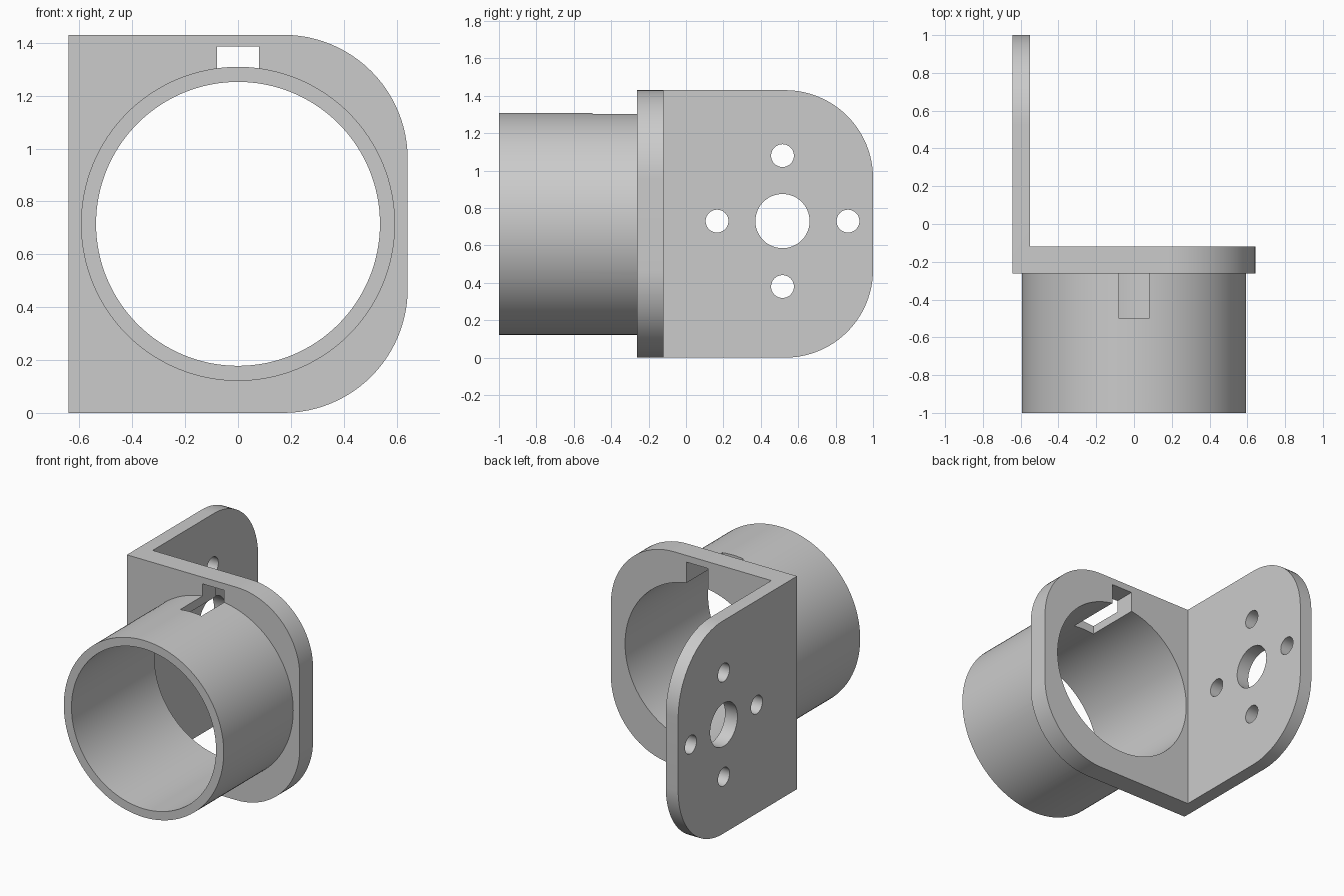
import bpy, bmesh, math
from mathutils import Matrix, Vector

if "Cube" in bpy.data.objects:
    bpy.data.objects.remove(bpy.data.objects["Cube"], do_unlink=True)

HALF, HEIGHT, MID = 0.642, 1.43, 0.715
FLANGE_FRONT, FLANGE_BACK, ARM_INNER = -0.262, -0.12, -0.55
CORNER = 0.47

grey = bpy.data.materials.new("plain grey")
grey.use_nodes = True
grey.diffuse_color = (0.6, 0.6, 0.6, 1)
grey.node_tree.nodes["Principled BSDF"].inputs["Base Color"].default_value = (0.6, 0.6, 0.6, 1)


def add_object(name, bm):
    bmesh.ops.recalc_face_normals(bm, faces=bm.faces)
    mesh = bpy.data.meshes.new(name)
    bm.to_mesh(mesh)
    bm.free()
    mesh.materials.append(grey)
    obj = bpy.data.objects.new(name, mesh)
    bpy.context.collection.objects.link(obj)
    return obj


def cylinder(name, radius, start, end, segments):
    """Solid cylinder between two points."""
    start, end = Vector(start), Vector(end)
    axis = end - start
    turn = Vector((0, 0, 1)).rotation_difference(axis).to_matrix().to_4x4()
    bm = bmesh.new()
    bmesh.ops.create_cone(bm, cap_ends=True, segments=segments, radius1=radius,
                          radius2=radius, depth=axis.length,
                          matrix=Matrix.Translation((start + end) / 2) @ turn)
    return add_object(name, bm)


def box(name, low, high):
    low, high = Vector(low), Vector(high)
    bm = bmesh.new()
    bmesh.ops.create_cube(bm, size=1, matrix=Matrix.Translation((low + high) / 2)
                          @ Matrix.Diagonal((*(high - low), 1)))
    return add_object(name, bm)


def combine(target, tool, operation):
    """Apply a boolean and discard the tool."""
    mod = target.modifiers.new(operation, 'BOOLEAN')
    mod.operation, mod.solver, mod.object = operation, 'EXACT', tool
    bpy.context.view_layer.objects.active = target
    bpy.ops.object.modifier_apply(modifier=mod.name)
    bpy.data.objects.remove(tool, do_unlink=True)


# L-shaped bracket: plan outline extruded upwards
outline = [(-HALF, FLANGE_FRONT), (HALF, FLANGE_FRONT), (HALF, FLANGE_BACK),
           (ARM_INNER, FLANGE_BACK), (ARM_INNER, 1), (-HALF, 1)]
bm = bmesh.new()
base = bm.faces.new([bm.verts.new((x, y, 0)) for x, y in outline])
top = bmesh.ops.extrude_face_region(bm, geom=[base])["geom"]
bmesh.ops.translate(bm, vec=(0, 0, HEIGHT),
                    verts=[v for v in top if isinstance(v, bmesh.types.BMVert)])
bmesh.ops.recalc_face_normals(bm, faces=bm.faces)

# Round the free corners of the flange and the side arm
ends = [e for e in bm.edges
        if abs(e.verts[0].co.z - e.verts[1].co.z) < 0.01
        and (all(v.co.x > HALF - 0.01 for v in e.verts)
             or all(v.co.y > 0.99 for v in e.verts))]
bmesh.ops.bevel(bm, geom=ends, offset=CORNER, offset_type='OFFSET', segments=24,
                profile=0.5, affect='EDGES')
bracket = add_object("tube_bracket", bm)

# Tube, bore and key slot
combine(bracket, cylinder("tube", 0.594, (0, -1, MID), (0, -0.19, MID), 128), 'UNION')
combine(bracket, cylinder("bore", 0.537, (0, -1.2, MID), (0, 0.05, MID), 128), 'DIFFERENCE')
combine(bracket, box("slot", (-0.08, -0.5, 1.0), (0.08, 0.05, 1.385)), 'DIFFERENCE')

# Shaft hole and four screw holes in the side arm
holes = [(0, 0, 0.145)] + [(dy, dz, 0.061) for dy, dz in
                           ((0.35, 0), (-0.35, 0), (0, 0.35), (0, -0.35))]
for dy, dz, radius in holes:
    y, z = 0.516, 0.73
    combine(bracket, cylinder("hole", radius, (-0.8, y + dy, z + dz),
                              (-0.4, y + dy, z + dz), 48), 'DIFFERENCE')

bpy.ops.object.select_all(action='DESELECT')
bracket.select_set(True)
bpy.context.view_layer.objects.active = bracket
bpy.ops.object.shade_smooth_by_angle(angle=math.radians(30))
